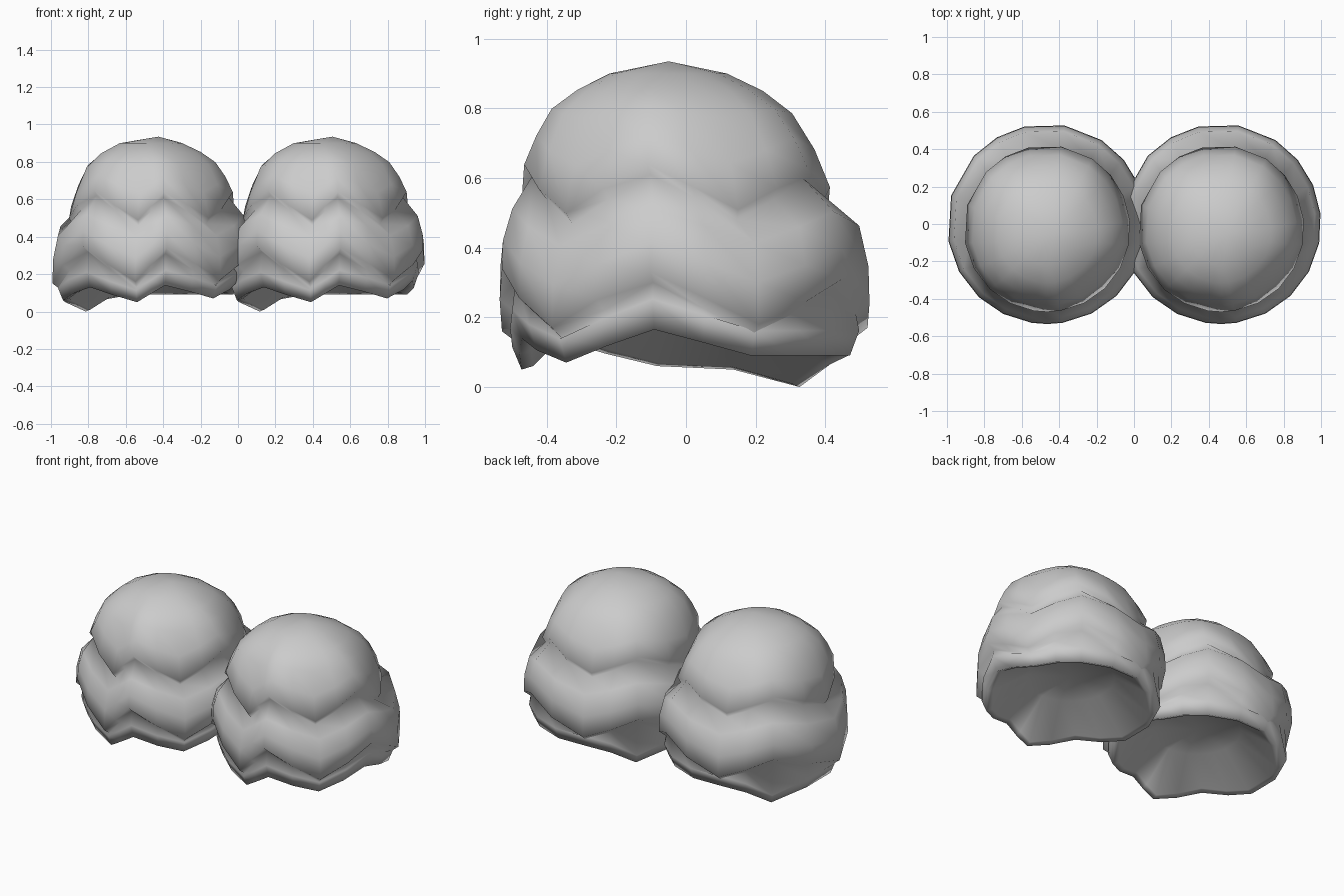
import bpy, bmesh
from math import radians, cos, sin

if "Cube" in bpy.data.objects:
    bpy.data.objects.remove(bpy.data.objects["Cube"])

# Zigzag hem heights of the three leaf tiers at shared angles (valley, peak, ...)
ANGLES = [-170, -133, -99, -81, -46, -11, 23, 57, 103, 137]
TOP = [.50, .65, .49, .64, .50, .64, .51, .63, .52, .63]
MID = [.15, .35, .16, .34, .17, .33, .18, .31, .17, .29]
LOW = [.06, .13, .05, .14, .07, .165, .09, .09, .09, .0]


def refine(vals, closing):
    """Insert a midpoint between neighbouring values round the loop."""
    out = []
    for i, v in enumerate(vals):
        nxt = vals[i + 1] if i + 1 < len(vals) else vals[0] + closing
        out += [v, (v + nxt) / 2]
    return out


angles = refine(ANGLES, 360)
top, mid, low = (refine(v, 0) for v in (TOP, MID, LOW))
low[-1] = .05       # the lowest tip is narrow
low[-3] = .065

# Rings: radius, height, hem pattern, how strongly the hem shapes it, y shift
RINGS = [
    (.17, .90, top, 0, -.05),
    (.27, .85, top, .05, -.045),
    (.35, .785, top, .2, -.04),
    (.405, .68, top, .6, -.03),
    (.445, .57, top, 1, -.025),     # crown hem
    (.425, .54, top, 1, -.02),
    (.505, .46, top, .75, 0),
    (.532, .35, mid, .75, 0),
    (.535, .245, mid, 1, 0),        # middle hem
    (.495, .215, mid, 1, 0),
    (.505, .15, low, 1.2, 0),
    (.478, .08, low, 1, 0),         # lowest hem
    (.445, .09, low, 1, 0),
    (.25, .25, low, 0, 0),          # hollow underside
]


def bush(name, x):
    bm = bmesh.new()
    rings = []
    for r, z, hem, w, dy in RINGS:
        mean = .08 if hem is low else sum(hem) / len(hem)
        rings.append([bm.verts.new((r * cos(radians(a)), r * sin(radians(a)) + dy,
                                    max(0, z + w * (h - mean))))
                      for a, h in zip(angles, hem)])
    n = len(angles)
    for a, b in zip(rings, rings[1:]):
        for i in range(n):
            j = (i + 1) % n
            bm.faces.new((a[i], b[i], b[j], a[j]))
    # crown tip and hollow ceiling
    tip = bm.verts.new((.04, -.05, .935))
    ceiling = bm.verts.new((0, 0, .27))
    for i in range(n):
        j = (i + 1) % n
        bm.faces.new((tip, rings[0][i], rings[0][j]))
        bm.faces.new((ceiling, rings[-1][j], rings[-1][i]))
    bmesh.ops.recalc_face_normals(bm, faces=bm.faces)
    me = bpy.data.meshes.new(name)
    bm.to_mesh(me)
    bm.free()
    me.shade_smooth()
    ob = bpy.data.objects.new(name, me)
    ob.location.x = x
    bpy.context.collection.objects.link(ob)


# Two identical bushes side by side
bush("left_bush", -.465)
bush("right_bush", .465)
